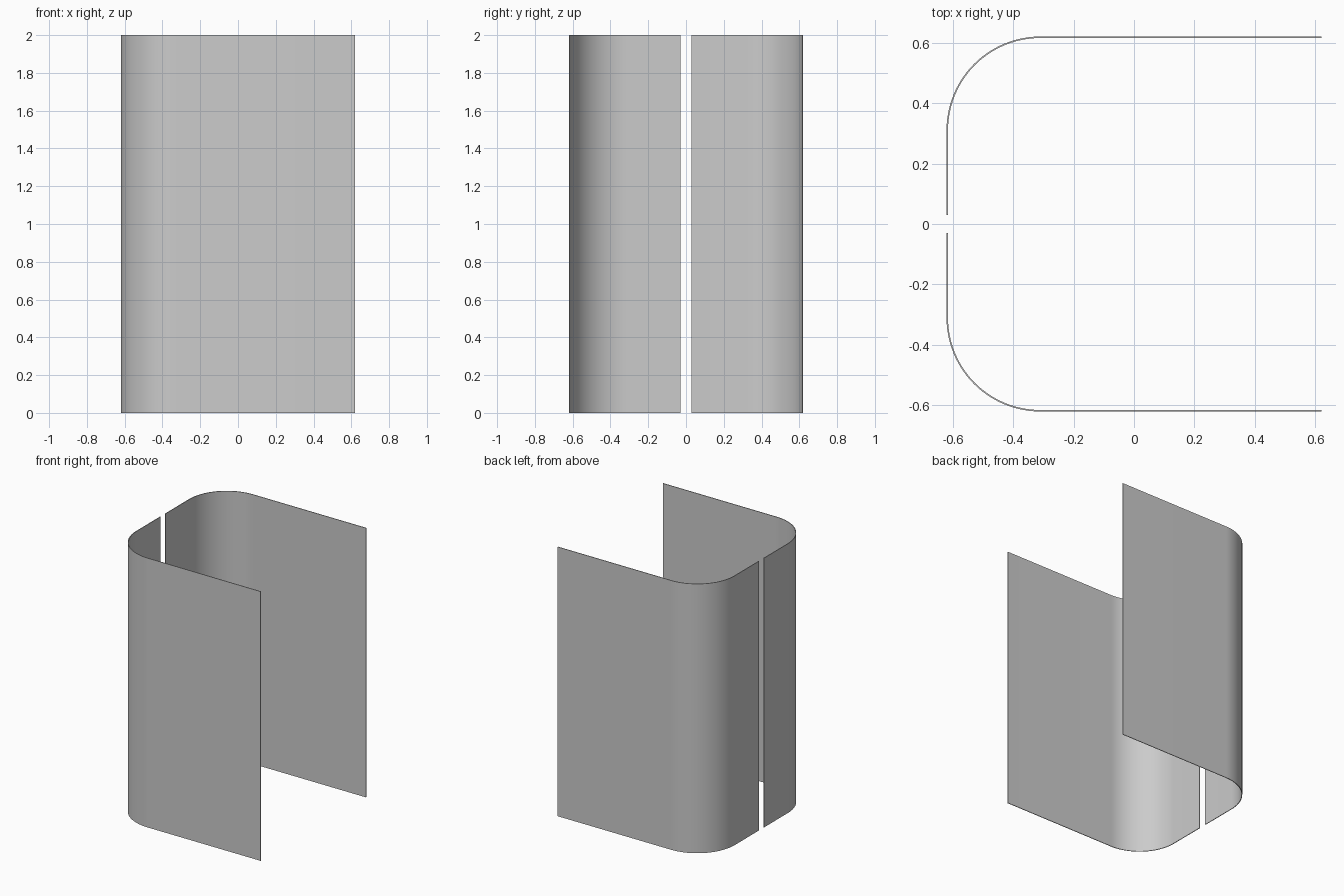
import bpy, bmesh
from math import cos, sin, pi

cube = bpy.data.objects.get("Cube")
if cube:
    bpy.data.objects.remove(cube, do_unlink=True)

HALF = 0.62      # half width and depth
RADIUS = 0.31    # corner radius
GAP = 0.03       # half of the slot between the two panels
HEIGHT = 2.0
THICK = 0.005
SEGMENTS = 24

grey = bpy.data.materials.new("plain grey")
grey.use_nodes = True
colour = (0.6, 0.6, 0.6, 1)
grey.diffuse_color = colour
grey.node_tree.nodes["Principled BSDF"].inputs["Base Color"].default_value = colour


def offset_profile(inset):
    """Slot edge, rounded corner, then the long straight side."""
    r, c = RADIUS - inset, HALF - RADIUS
    pts = [(-HALF + inset, GAP)]
    for i in range(SEGMENTS + 1):
        a = pi - i * pi / 2 / SEGMENTS
        pts.append((-c + r * cos(a), c + r * sin(a)))
    pts.append((HALF, HALF - inset))
    return pts


def curved_panel(name, side):
    """Thin bent sheet; side is +1 for the back, -1 for the front."""
    bm = bmesh.new()
    outline = offset_profile(0) + offset_profile(THICK)[::-1]
    n = len(outline)
    low = [bm.verts.new((x, side * y, 0)) for x, y in outline]
    high = [bm.verts.new((x, side * y, HEIGHT)) for x, y in outline]
    for i in range(n):
        j = (i + 1) % n
        bm.faces.new((low[i], low[j], high[j], high[i]))
    # Top and bottom rims, as strips between the outer and inner skins
    for ring in (low, high):
        for i in range(n // 2 - 1):
            bm.faces.new((ring[i], ring[i + 1], ring[n - 2 - i], ring[n - 1 - i]))
    bmesh.ops.recalc_face_normals(bm, faces=bm.faces)
    mesh = bpy.data.meshes.new(name)
    bm.to_mesh(mesh)
    bm.free()
    mesh.materials.append(grey)
    obj = bpy.data.objects.new(name, mesh)
    bpy.context.collection.objects.link(obj)
    bpy.ops.object.select_all(action="DESELECT")
    obj.select_set(True)
    bpy.context.view_layer.objects.active = obj
    bpy.ops.object.shade_smooth_by_angle(angle=pi / 6)


curved_panel("front_curtain", -1)
curved_panel("back_curtain", 1)
